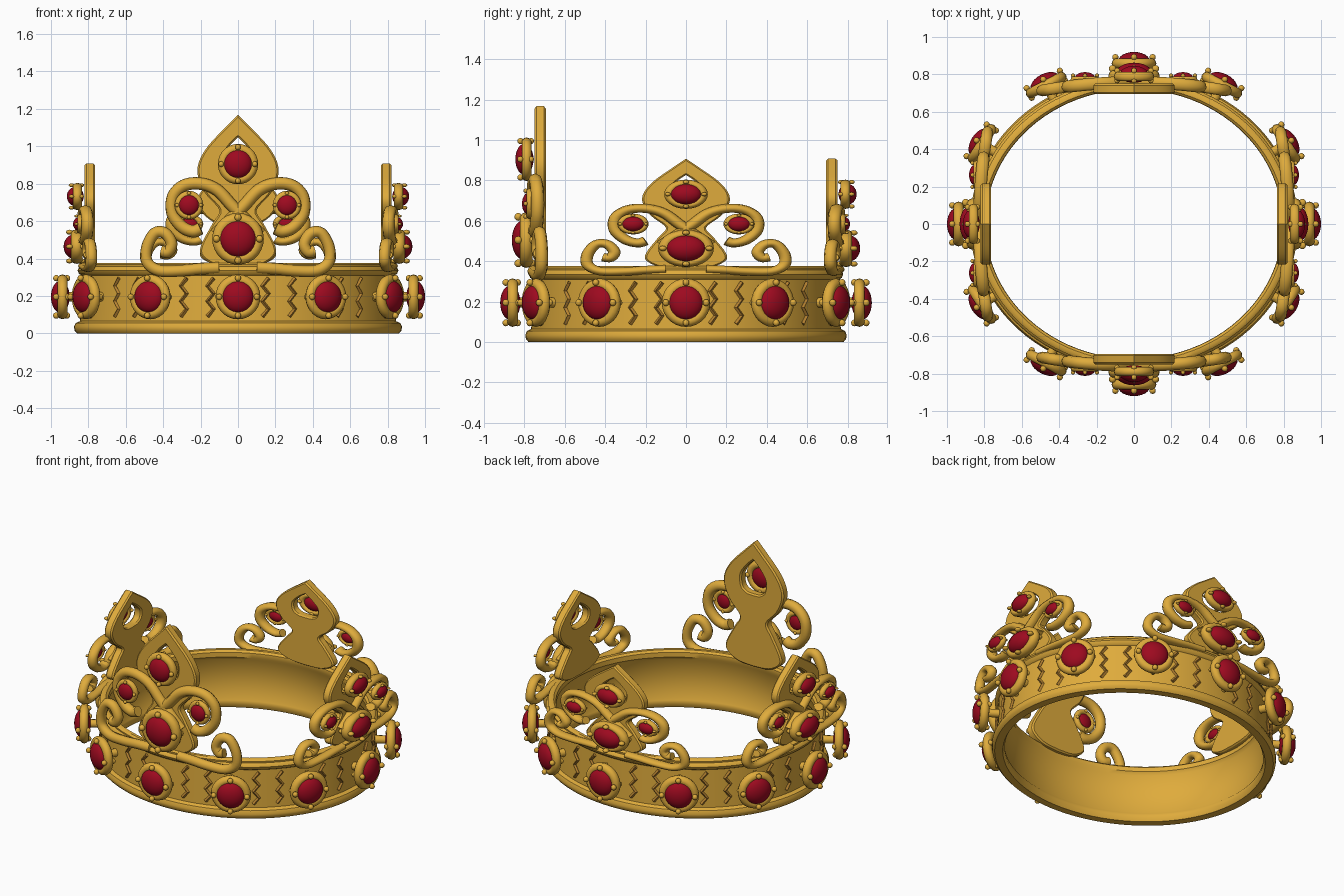
import bpy, bmesh, math
from mathutils import Matrix, Vector

if "Cube" in bpy.data.objects:
    bpy.data.objects.remove(bpy.data.objects["Cube"])

ASPECT = 0.907      # the crown is slightly oval


def material(name, col):
    m = bpy.data.materials.new(name)
    m.diffuse_color = (*col, 1)
    m.use_nodes = True
    m.node_tree.nodes["Principled BSDF"].inputs["Base Color"].default_value = m.diffuse_color
    return m


gold = material("gold", (0.74, 0.41, 0.045))
dark_gold = material("dark_gold", (0.46, 0.22, 0.03))
ruby = material("ruby", (0.34, 0.003, 0.014))


def place(name, mesh, mtx=Matrix()):
    ob = bpy.data.objects.new(name, mesh)
    bpy.context.collection.objects.link(ob)
    ob.matrix_world = mtx
    return ob


def shade(me, mat, angle=40):
    me.materials.clear()
    me.materials.append(mat)
    me.polygons.foreach_set("use_smooth", [True] * len(me.polygons))
    me.set_sharp_from_angle(angle=math.radians(angle))
    return me


def finish(bm, name, mat, angle=40):
    me = bpy.data.meshes.new(name)
    bmesh.ops.recalc_face_normals(bm, faces=bm.faces)
    bm.to_mesh(me)
    bm.free()
    return shade(me, mat, angle)


def lathe(bm, prof, n):
    """Closed (radius, z) profile turned about z."""
    rings = [[bm.verts.new((r * math.cos(2 * math.pi * i / n), r * math.sin(2 * math.pi * i / n), z))
              for r, z in prof] for i in range(n)]
    k = len(prof)
    for i in range(n):
        a, b = rings[i], rings[(i + 1) % n]
        for j in range(k):
            bm.faces.new((a[j], b[j], b[(j + 1) % k], a[(j + 1) % k]))


def smooth_path(pts, steps=6):
    """Catmull-Rom samples through the points."""
    p = [Vector(q) for q in pts]
    p = [p[0] * 2 - p[1]] + p + [p[-1] * 2 - p[-2]]
    out = []
    for i in range(1, len(p) - 2):
        a, b, c, d = p[i - 1:i + 3]
        for s in range(steps):
            t = s / steps
            out.append(0.5 * (2 * b + (c - a) * t + (2 * a - 5 * b + 4 * c - d) * t * t
                              + (3 * b - a - 3 * c + d) * t ** 3))
    return out + [p[-2]]


def curve_mesh(name, paths, mat, dims='3D', cyclic=False, bevel=0.03, res=2, extrude=0.0, angle=40):
    cu = bpy.data.curves.new(name, 'CURVE')
    cu.dimensions = dims
    cu.bevel_depth, cu.bevel_resolution, cu.extrude = bevel, res, extrude
    if dims == '2D':
        cu.fill_mode = 'BOTH'
    else:
        cu.use_fill_caps = True
    for path in paths:
        sp = cu.splines.new('POLY')
        sp.points.add(len(path) - 1)
        for q, v in zip(sp.points, path):
            q.co = (*v, 1) if len(v) == 3 else (*v, 0, 1)
        sp.use_cyclic_u = cyclic
    ob = place(name, cu)
    me = bpy.data.meshes.new_from_object(ob.evaluated_get(bpy.context.evaluated_depsgraph_get()))
    bpy.data.objects.remove(ob)
    me.name = name
    return shade(me, mat, angle)


# Band with rounded lower flange and upper rim
bm = bmesh.new()
lathe(bm, [(0.812, 0.065), (0.80, 0.05), (0.797, 0.025), (0.81, 0.0), (0.86, 0.0), (0.874, 0.015),
           (0.877, 0.035), (0.868, 0.055), (0.845, 0.065), (0.838, 0.31), (0.85, 0.318), (0.858, 0.335),
           (0.852, 0.35), (0.843, 0.356), (0.845, 0.367), (0.832, 0.377), (0.81, 0.377), (0.796, 0.365),
           (0.794, 0.335), (0.81, 0.315)], 96)
bm.transform(Matrix.Diagonal((1, ASPECT, 1, 1)))
place("band", finish(bm, "band", gold))

# Zigzag strips on the band, two in every gap between gems
for k in range(36):
    if k % 3 == 0:
        continue
    path = []
    for i in range(6):
        a = math.radians(k * 10) + (0.02 if i % 2 else -0.02)
        path.append((0.846 * math.cos(a), 0.846 * ASPECT * math.sin(a), 0.09 + i * 0.041))
    place("zigzag_strip", curve_mesh("zigzag_strip", [path], dark_gold, bevel=0.011, res=0))

# Jewel meshes: domed stone, gold ring with beads; facing -y
bm = bmesh.new()
bmesh.ops.create_uvsphere(bm, u_segments=24, v_segments=14, radius=1,
                          matrix=Matrix.Diagonal((0.085, 0.05, 0.085, 1)))
stone_mesh = finish(bm, "stone", ruby, 60)

bm = bmesh.new()
lathe(bm, [(0.092 + 0.028 * math.cos(t * math.pi / 5), 0.028 * math.sin(t * math.pi / 5) - 0.012)
           for t in range(10)], 28)
bm.transform(Matrix.Rotation(math.pi / 2, 4, 'X'))
for k in range(4):
    a = k * math.pi / 2
    for y in (-0.022, 0.036):
        bmesh.ops.create_uvsphere(bm, u_segments=10, v_segments=6, radius=0.017, matrix=Matrix.Translation(
            (0.1 * math.cos(a), y, 0.1 * math.sin(a))))
setting_mesh = finish(bm, "setting", gold, 50)

# Thin post joining each band jewel to the band
bm = bmesh.new()
bmesh.ops.create_cone(bm, cap_ends=True, segments=12, radius1=0.025, radius2=0.025, depth=0.09,
                      matrix=Matrix.Translation((0, 0.07, 0)) @ Matrix.Rotation(math.pi / 2, 4, 'X'))
stem_mesh = finish(bm, "stem", gold)


def jewel(name, mtx):
    place(name + "_stone", stone_mesh, mtx)
    place(name + "_setting", setting_mesh, mtx)


# Twelve jewels round the band
for k in range(12):
    a = k * math.pi / 6
    x, y = math.cos(a), math.sin(a)
    face = math.atan2(y / ASPECT, x) + math.pi / 2
    m = Matrix.Translation((0.95 * x, 0.87 * y, 0.195)) @ Matrix.Rotation(face, 4, 'Z')
    jewel("band_jewel", m)
    place("band_jewel_stem", stem_mesh, m)

# Crest back plate: waisted leaf with a pointed opening
half = smooth_path([(0, 1.155), (0.06, 1.095), (0.15, 1.0), (0.2, 0.915), (0.205, 0.84), (0.165, 0.75),
                    (0.09, 0.66), (0.13, 0.58), (0.188, 0.47), (0.185, 0.415), (0.11, 0.37), (0, 0.36)], 4)
hole = smooth_path([(0, 1.06), (0.05, 1.01), (0.095, 0.94), (0.09, 0.86), (0.05, 0.825), (0, 0.82)], 4)
loops = [h + [Vector((-v.x, v.y)) for v in h[-2:0:-1]] for h in (half, hole)]
plate_mesh = curve_mesh("crest_plate", loops, gold, '2D', True, 0.009, 0, 0.019, 30)
plate_mesh.transform(Matrix.Translation((0, -0.722, 0)) @ Matrix.Rotation(math.pi / 2, 4, 'X'))

# Crest scrolls: lower hook along the rim and upper curl round the side jewel
lower = [(0.1, 0.35), (0.2, 0.345), (0.3, 0.335), (0.42, 0.335), (0.485, 0.38), (0.487, 0.46),
         (0.445, 0.535), (0.39, 0.535), (0.355, 0.48), (0.375, 0.435), (0.41, 0.44)]
upper = [(-0.12, 0.53), (-0.05, 0.6), (0.03, 0.68), (0.11, 0.765), (0.2, 0.8), (0.29, 0.79),
         (0.348, 0.73), (0.35, 0.64), (0.3, 0.57), (0.24, 0.545), (0.2, 0.56)]
scrolls = []
for name, pts, d, r in (("lower_scroll", lower, 0.757, 0.031), ("upper_scroll", upper, 0.757, 0.033)):
    for s in (1, -1):
        path = [(s * v.x, -d + 0.18 * v.x ** 2, v.y) for v in smooth_path(pts, 5)]
        scrolls.append((name, curve_mesh(name, [path], gold, bevel=r, res=2, angle=65)))

# Four crests; the front one is tall, the others are lower
for side, (name, off, sz) in enumerate((("front", 0, 1), ("right", 0.07, 0.67),
                                        ("back", 0, 0.67), ("left", 0.07, 0.67))):
    base = (Matrix.Rotation(side * math.pi / 2, 4, 'Z') @ Matrix.Translation((0, -off, 0.38 * (1 - sz)))
            @ Matrix.Diagonal((1, 1, sz, 1)))
    place(name + "_crest_plate", plate_mesh, base)
    for n, me in scrolls:
        place(name + "_" + n, me, base)
    for x, y, z, s in ((0, -0.80, 0.905, 0.9), (0, -0.805, 0.505, 1.15),
                       (0.262, -0.78, 0.685, 0.64), (-0.262, -0.78, 0.685, 0.64)):
        jewel(name + "_crest_jewel", base @ Matrix.Translation((x, y, z)) @ Matrix.Scale(s, 4))
